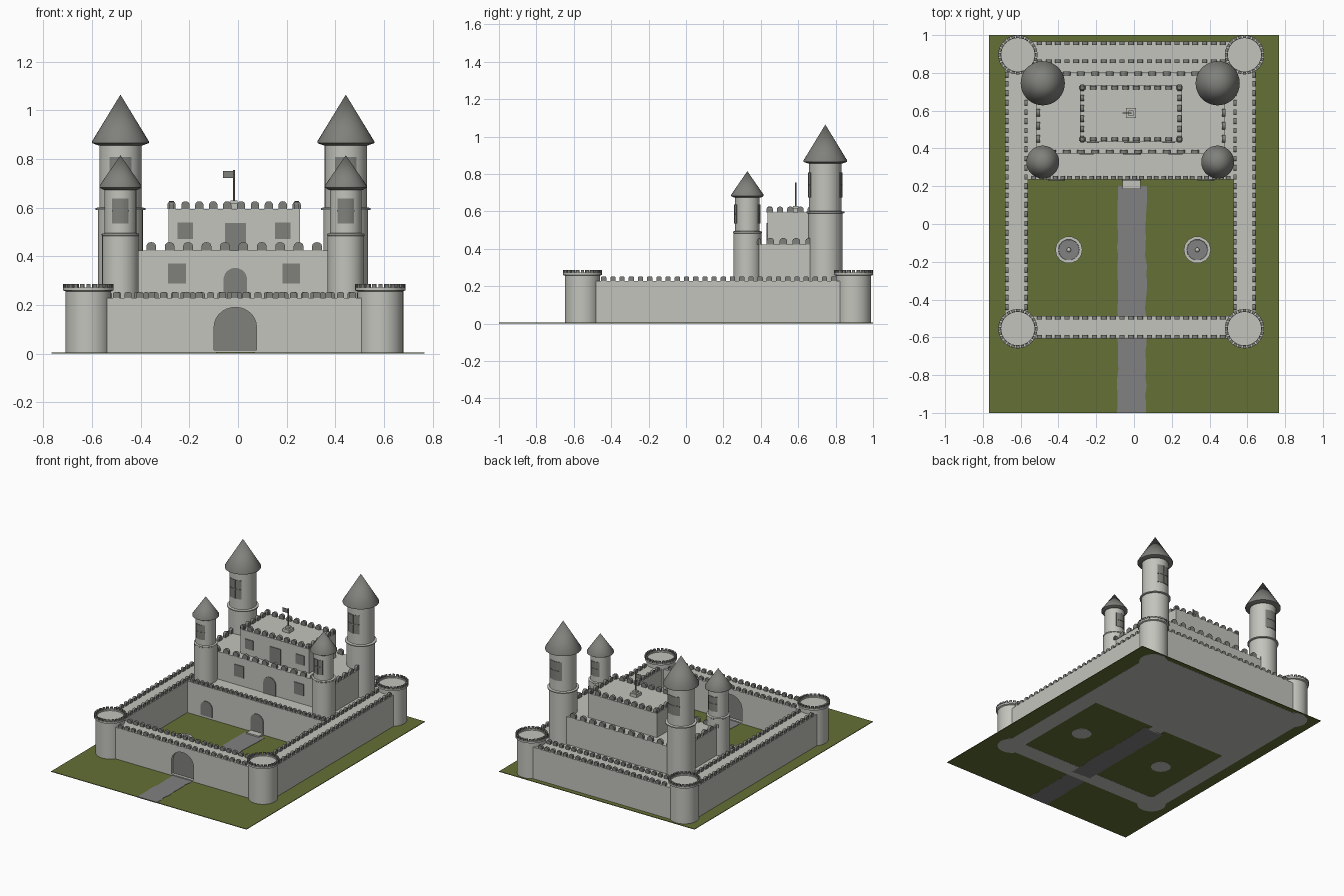
import bpy, bmesh, math, random
from mathutils import Matrix, Vector

if "Cube" in bpy.data.objects:
    bpy.data.objects.remove(bpy.data.objects["Cube"])

random.seed(3)
CX = -0.016  # the castle's axis sits slightly left of the lawn's centre


def material(name, rgb):
    m = bpy.data.materials.new(name)
    m.diffuse_color = (*rgb, 1)
    m.use_nodes = True
    m.node_tree.nodes["Principled BSDF"].inputs["Base Color"].default_value = m.diffuse_color
    return m


STONE = material("light stone", (0.55, 0.55, 0.51))
DARK = material("dark slate", (0.215, 0.22, 0.20))
PATH = material("path grey", (0.22, 0.22, 0.22))
GRASS = material("grass green", (0.125, 0.16, 0.036))


def finish(name, bm, mat, smooth=False):
    bmesh.ops.recalc_face_normals(bm, faces=bm.faces)
    me = bpy.data.meshes.new(name)
    bm.to_mesh(me)
    bm.free()
    me.materials.append(mat)
    ob = bpy.data.objects.new(name, me)
    bpy.context.collection.objects.link(ob)
    if smooth:
        bpy.ops.object.select_all(action='DESELECT')
        ob.select_set(True)
        bpy.context.view_layer.objects.active = ob
        bpy.ops.object.shade_smooth_by_angle(angle=math.radians(35))
    return ob


def box(name, x0, x1, y0, y1, z0, z1, mat):
    bm = bmesh.new()
    m = Matrix.Translation(((x0 + x1) / 2, (y0 + y1) / 2, (z0 + z1) / 2))
    bmesh.ops.create_cube(bm, size=1, matrix=m @ Matrix.Diagonal((x1 - x0, y1 - y0, z1 - z0, 1)))
    return finish(name, bm, mat)


def lathe(name, x, y, profile, mat, n=36):
    """Spin (radius, z) points into a closed solid."""
    bm = bmesh.new()
    rings = []
    for r, z in profile:
        if r == 0:
            rings.append([bm.verts.new((x, y, z))] * n)
        else:
            rings.append([bm.verts.new((x + r * math.cos(2 * math.pi * i / n),
                                        y + r * math.sin(2 * math.pi * i / n), z)) for i in range(n)])
    for a, b in zip(rings, rings[1:]):
        for i in range(n):
            j = (i + 1) % n
            vs = list(dict.fromkeys((a[i], a[j], b[j], b[i])))
            if len(vs) > 2:
                bm.faces.new(vs)
    return finish(name, bm, mat, True)


def arch(bm, m, w, h, d, rise, n=8):
    """Arched slab: width on local x, depth on y, springing at h - rise."""
    pts = [(-w / 2, 0), (w / 2, 0)]
    if rise:
        pts += [(w / 2 * math.cos(math.pi * i / n), h - rise + rise * math.sin(math.pi * i / n))
                for i in range(n + 1)]
    else:
        pts += [(w / 2, h), (-w / 2, h)]
    f = bm.faces.new([bm.verts.new(m @ Vector((x, -d / 2, z))) for x, z in pts])
    out = bmesh.ops.extrude_face_region(bm, geom=[f])
    verts = [v for v in out["geom"] if isinstance(v, bmesh.types.BMVert)]
    bmesh.ops.translate(bm, verts=verts, vec=m.to_3x3() @ Vector((0, d, 0)))


def opening(name, x, y, z, w, h, rise=0, d=0.008, mat=DARK):
    bm = bmesh.new()
    arch(bm, Matrix.Translation((x, y, z)), w, h, d, rise, 14)
    return finish(name, bm, mat)


def merlons(name, rows, z, step, w, h, d, rise):
    """Rows of battlements, each row given as x0, y0, x1, y1."""
    bm = bmesh.new()
    for x0, y0, x1, y1 in rows:
        a, b = Vector((x0, y0, z)), Vector((x1, y1, z))
        n = max(1, round((b - a).length / step))
        rot = Matrix.Rotation(math.atan2(y1 - y0, x1 - x0), 4, 'Z')
        for i in range(n + 1):
            arch(bm, Matrix.Translation(a.lerp(b, i / n)) @ rot, w, h, d, rise, 6)
    return finish(name, bm, DARK)


def ring_of(x0, x1, y0, y1):
    return [(x0, y0, x1, y0), (x0, y1, x1, y1), (x0, y0, x0, y1), (x1, y0, x1, y1)]


def curved_panel(name, x, y, r, w, z0, z1, sign):
    """Window bent around a tower, with a cross of thin bars."""
    bm = bmesh.new()
    half = math.asin(w / 2 / r)

    def patch(a0, a1, b0, b1, rad, n=8):
        prev = None
        for i in range(n + 1):
            a = a0 + (a1 - a0) * i / n
            quad = [bm.verts.new((x + q * math.sin(a), y + sign * q * math.cos(a), z))
                    for q, z in ((rad, b0), (rad, b1), (rad - 0.006, b1), (rad - 0.006, b0))]
            if prev:
                for k in range(4):
                    bm.faces.new((prev[k], quad[k], quad[(k + 1) % 4], prev[(k + 1) % 4]))
            if i in (0, n):
                bm.faces.new(quad)
            prev = quad
    zc = (z0 + z1) / 2
    patch(-half, half, z0, z1, r + 0.003)
    patch(-0.04, 0.04, z0, z1, r + 0.006, 2)
    patch(-half, half, zc - 0.003, zc + 0.003, r + 0.006)
    return finish(name, bm, DARK)


# Lawn and ragged path
box("lawn", -0.767, 0.767, -1, 1, 0.001, 0.005, GRASS)
bm = bmesh.new()
N = 26
left, right = [], []
for i in range(N + 1):
    y = -1 + 1.2 * i / N
    left.append(bm.verts.new((-0.087 + random.uniform(-.004, .004), y, 0)))
    right.append(bm.verts.new((0.065 + random.uniform(-.007, .004), y, 0)))
fs = [bm.faces.new((left[i], right[i], right[i + 1], left[i + 1])) for i in range(N)]
ext = bmesh.ops.extrude_face_region(bm, geom=fs)
bmesh.ops.translate(bm, vec=(0, 0, 0.007), verts=[v for v in ext["geom"] if isinstance(v, bmesh.types.BMVert)])
finish("path", bm, PATH)

# Curtain walls
WZ = 0.228
front = box("front_wall", -0.62, 0.59, -0.607, -0.487, 0, WZ, STONE)
box("back_wall", -0.62, 0.59, 0.85, 0.967, 0, WZ, STONE)
box("left_wall", -0.684, -0.562, -0.55, 0.9, 0, WZ, STONE)
box("right_wall", 0.526, 0.645, -0.55, 0.9, 0, WZ, STONE)
box("upper_terrace", -0.57, 0.535, 0.235, 0.86, 0, WZ, STONE)

# Gate, recessed from both sides of the front wall
cutter = opening("gate_cutter", -0.011, -0.547, 0.014, 0.174, 0.176, 0.08, 0.3, STONE)
cutter.hide_render = True
cutter.hide_viewport = True
mod = front.modifiers.new("gate", 'BOOLEAN')
mod.object = cutter
mod.solver = 'EXACT'
opening("gate", -0.011, -0.547, 0.012, 0.176, 0.18, 0.081, 0.08)

# Terrace doors and step
opening("terrace_door", -0.013, 0.234, 0.012, 0.1, 0.13, 0.05)
for x in (-0.41, 0.38):
    opening("terrace_side_door", x, 0.234, 0.02, 0.09, 0.105, 0.045)
box("door_step", -0.062, 0.035, 0.185, 0.236, 0, 0.016, STONE)

# Curtain wall battlements
side = [(x, -0.44, x, 0.79) for x in (-0.674, -0.572, 0.535, 0.635)]
ends = [(-0.5, y, 0.47, y) for y in (-0.597, -0.496, 0.957, 0.862)]
merlons("wall_battlements", side + ends, WZ, 0.049, 0.028, 0.025, 0.017, 0.006)
merlons("terrace_battlements", [(-0.53, 0.245, 0.5, 0.245)], WZ, 0.038, 0.024, 0.025, 0.017, 0.008)

# Low round corner towers
for x in (-0.615, 0.585):
    for y in (-0.554, 0.896):
        lathe("corner_tower", x, y, [(0, 0), (0.094, 0), (0.094, 0.256), (0.104, 0.26), (0.104, 0.272),
                                     (0.088, 0.272), (0.088, 0.264), (0, 0.264)], STONE)
        bm = bmesh.new()
        for i in range(24):
            m = Matrix.Translation((x, y, 0.27)) @ Matrix.Rotation(i * math.pi / 12, 4, 'Z')
            arch(bm, m @ Matrix.Translation((0, -0.097, 0)), 0.017, 0.016, 0.014, 0)
        finish("corner_tower_battlements", bm, DARK)

# Two-storey keep
box("lower_keep", -0.515, 0.483, 0.373, 0.806, 0.2, 0.424, STONE)
merlons("lower_keep_battlements", ring_of(-0.508, 0.476, 0.382, 0.797), 0.424, 0.075, 0.04, 0.034, 0.019, 0.016)
box("upper_keep", -0.286, 0.254, 0.435, 0.735, 0.4, 0.595, STONE)
merlons("upper_keep_battlements", ring_of(-0.273, 0.241, 0.448, 0.722), 0.595, 0.058, 0.034, 0.031, 0.019, 0.014)
opening("lower_keep_door", -0.011, 0.372, 0.228, 0.097, 0.124, 0.048)
opening("upper_keep_door", -0.01, 0.434, 0.424, 0.086, 0.112)
for s in (-1, 1):
    opening("lower_keep_window", CX + s * 0.235, 0.372, 0.288, 0.073, 0.083)
    opening("upper_keep_window", CX + s * 0.2, 0.434, 0.47, 0.064, 0.068)

# Flag on the keep roof
box("flag_base", CX - 0.026, CX + 0.026, 0.56, 0.614, 0.59, 0.617, STONE)
box("flag_plinth", CX - 0.014, CX + 0.014, 0.573, 0.601, 0.617, 0.63, STONE)
lathe("flagpole", CX, 0.587, [(0, 0.62), (0.004, 0.62), (0.004, 0.755), (0, 0.755)], DARK, 10)
box("flag", CX - 0.045, CX, 0.585, 0.589, 0.722, 0.751, DARK)

# Round towers with conical roofs; four sizes values per kind
for s in (-1, 1):
    x = -0.02 + s * 0.463
    for kind, y, r0, r1, zr, zt, rc, apex, ww, w0, w1 in (
            ("front", 0.328, 0.075, 0.065, 0.488, 0.685, 0.087, 0.815, 0.065, 0.535, 0.638),
            ("back", 0.745, 0.092, 0.087, 0.594, 0.868, 0.117, 1.064, 0.086, 0.675, 0.807)):
        rr = r0 + (0.01 if kind == "back" else 0.002)
        lathe(kind + "_tower", x, y, [(0, 0.1), (r0, 0.1), (r0, zr - 0.005), (rr, zr - 0.003), (rr, zr + 0.004),
                                      (r1, zr + 0.007), (r1, zt), (0, zt)], STONE)
        lathe(kind + "_tower_roof", x, y, [(0, zt - 0.006), (r1 + 0.005, zt - 0.012), (rc, zt - 0.003),
                                           (rc, zt + 0.004), (0, apex)], DARK)
        for d in (-1, 1):
            curved_panel(kind + "_tower_window", x, y, r1, ww, w0, w1, d)

# Courtyard fountains
for s in (-1, 1):
    x = -0.005 + s * 0.34
    lathe("fountain_basin", x, -0.137, [(0, 0), (0.066, 0), (0.072, 0.026), (0.056, 0.026), (0.053, 0.012),
                                        (0, 0.012)], STONE, 14)
    lathe("fountain_water", x, -0.137, [(0, 0.01), (0.055, 0.01), (0.055, 0.019), (0, 0.019)], PATH, 14)
    lathe("fountain_spout", x, -0.137, [(0, 0.01), (0.012, 0.01), (0.007, 0.03), (0.012, 0.045), (0, 0.062)],
          STONE, 10)
